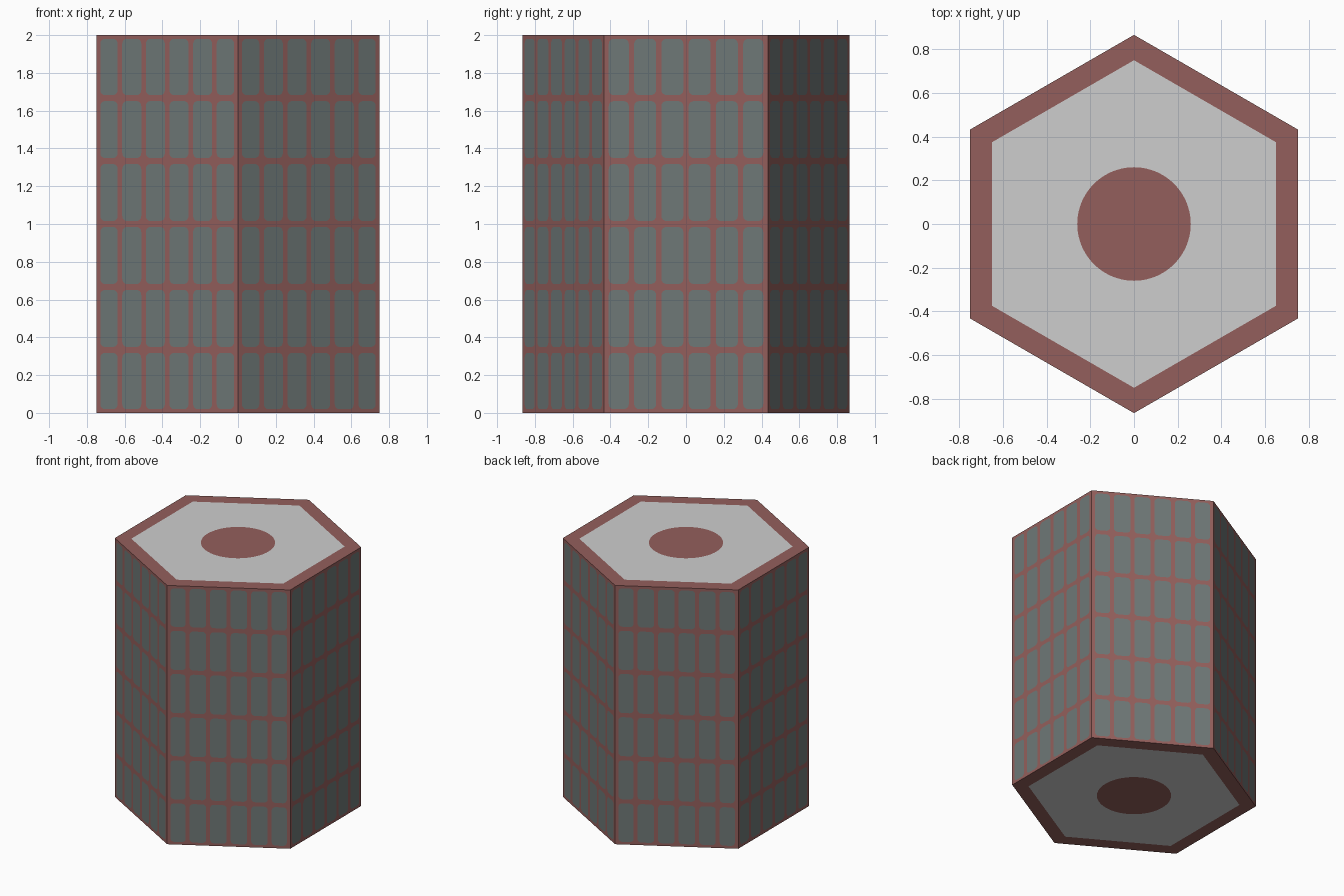
import bpy, bmesh, math
from mathutils import Vector

if "Cube" in bpy.data.objects:
    bpy.data.objects.remove(bpy.data.objects["Cube"])

R, H = 0.866, 2.0          # hexagon corner radius, height
COLS, ROWS = 6, 6


def material(name, rgb):
    m = bpy.data.materials.new(name)
    lin = [((c / 255 + 0.055) / 1.055) ** 2.4 for c in rgb]
    m.diffuse_color = (*lin, 1)
    m.use_nodes = True
    m.node_tree.nodes["Principled BSDF"].inputs["Base Color"].default_value = m.diffuse_color
    return m


RED = material("dusty red", (148, 95, 92))
PANEL = material("slate grey", (110, 120, 119))
LIGHT = material("light grey", (206, 206, 206))


def hex_points(r, z):
    return [Vector((r * math.cos(math.radians(a)), r * math.sin(math.radians(a)), z))
            for a in range(-30, 330, 60)]


def add_face(bm, pts, mat):
    bm.faces.new([bm.verts.new(p) for p in pts]).material_index = mat


def finish(bm, name, mats):
    bmesh.ops.remove_doubles(bm, verts=bm.verts, dist=1e-5)
    me = bpy.data.meshes.new(name)
    bm.to_mesh(me)
    bm.free()
    for m in mats:
        me.materials.append(m)
    ob = bpy.data.objects.new(name, me)
    bpy.context.collection.objects.link(ob)
    return ob


def rounded_corners(u0, v0, u1, v1, r=0.026, n=4):
    """Four lists of arc points, counter-clockwise from lower left."""
    centres = [(u0 + r, v0 + r), (u1 - r, v0 + r), (u1 - r, v1 - r), (u0 + r, v1 - r)]
    return [[(cx + r * math.cos(math.pi + (k + j / n) * math.pi / 2),
              cy + r * math.sin(math.pi + (k + j / n) * math.pi / 2))
             for j in range(n + 1)] for k, (cx, cy) in enumerate(centres)]


# six side walls, each a grid of rounded panels with red lines between
bm = bmesh.new()
base = hex_points(R, 0)
for s in range(6):
    a, b = base[s], base[(s + 1) % 6]
    width = (b - a).length
    along = (b - a).normalized()

    def place(p):
        return a + along * p[0] + Vector((0, 0, p[1]))

    du, dv = width / COLS, H / ROWS
    for i in range(COLS):
        for j in range(ROWS):
            u0, u1, v0, v1 = i * du, (i + 1) * du, j * dv, (j + 1) * dv
            cell = [(u0, v0), (u1, v0), (u1, v1), (u0, v1)]
            arcs = rounded_corners(u0 + (0.024 if i == 0 else 0.014),
                                   v0 + (0.02 if j == 0 else 0.016),
                                   u1 - (0.024 if i == COLS - 1 else 0.014),
                                   v1 - (0.02 if j == ROWS - 1 else 0.016))
            add_face(bm, [place(p) for arc in arcs for p in arc], 1)
            for k in range(4):
                n = (k + 1) % 4
                add_face(bm, [place(p) for p in [cell[k]] + arcs[k][::-1]], 0)
                add_face(bm, [place(p) for p in
                              (cell[k], cell[n], arcs[n][0], arcs[k][-1])], 0)
finish(bm, "panelled_walls", [RED, PANEL])


# end caps: red rim, light hexagon, red disc
def cap(name, z, flip):
    bm = bmesh.new()
    outer, inner = hex_points(R, z), hex_points(0.75, z)
    seg, rad = 10, 0.26

    def arc_point(k):
        t = math.radians(-30 + k * 60 / seg)
        return Vector((rad * math.cos(t), rad * math.sin(t), z))

    def put(pts, mat):
        add_face(bm, pts[::-1] if flip else pts, mat)

    for s in range(6):
        n = (s + 1) % 6
        put([outer[s], outer[n], inner[n], inner[s]], 0)
        arc = [arc_point(s * seg + k) for k in range(seg + 1)]
        mid = (inner[s] + inner[n]) / 2
        h = seg // 2
        put([inner[s], mid] + arc[:h + 1][::-1], 1)
        put([mid, inner[n]] + arc[h:][::-1], 1)
    put([arc_point(k) for k in range(6 * seg)], 0)
    finish(bm, name, [RED, LIGHT])


cap("top_cap", H, False)
cap("bottom_cap", 0, True)
